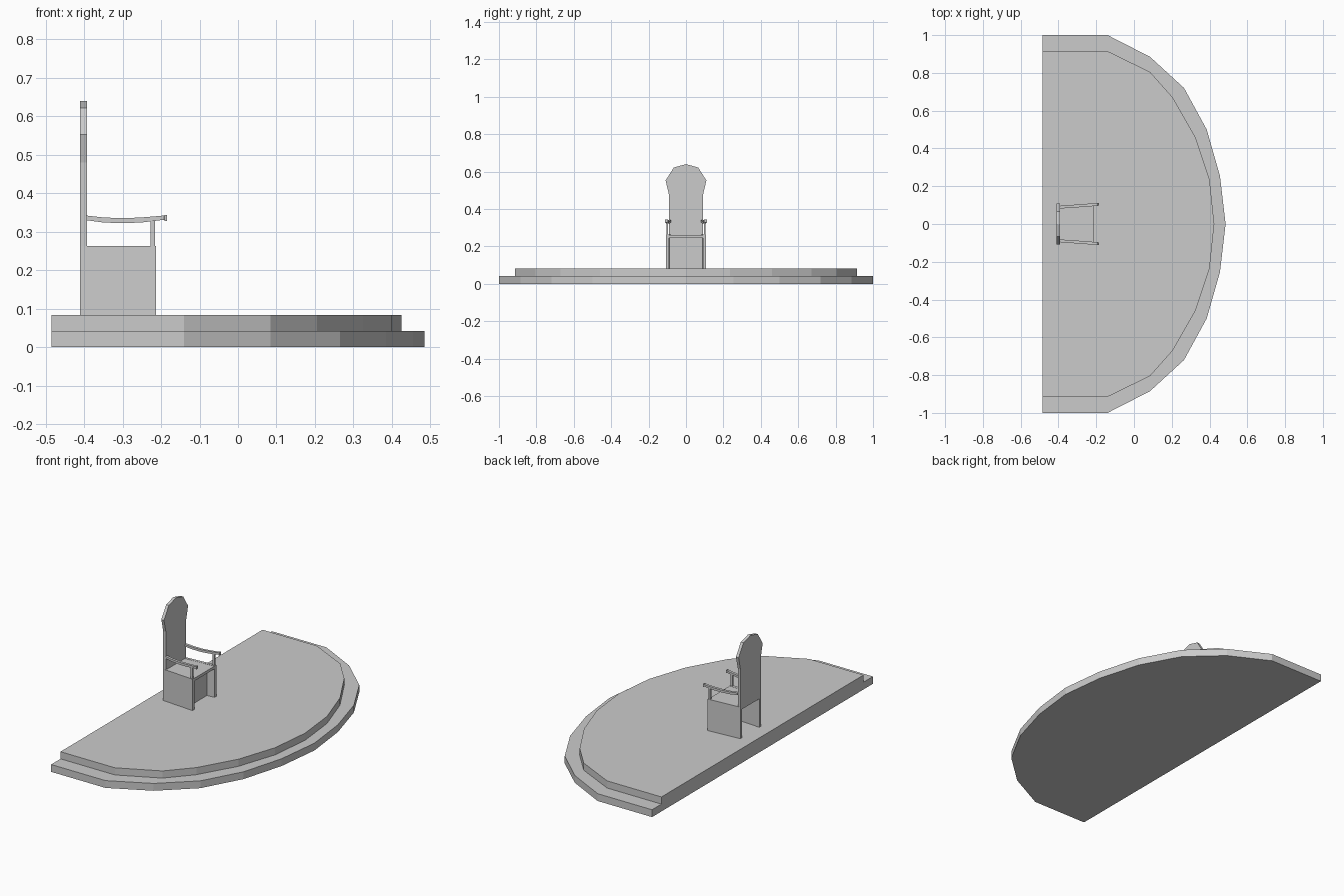
import bpy, bmesh

old = bpy.data.objects.get("Cube")
if old:
    bpy.data.objects.remove(old)

grey = bpy.data.materials.new("plain grey")
grey.use_nodes = True
GREY = (0.6, 0.6, 0.6, 1)
grey.diffuse_color = GREY
grey.node_tree.nodes["Principled BSDF"].inputs["Base Color"].default_value = GREY


def finish(name, bm):
    bmesh.ops.recalc_face_normals(bm, faces=bm.faces)
    mesh = bpy.data.meshes.new(name)
    bm.to_mesh(mesh)
    bm.free()
    mesh.materials.append(grey)
    obj = bpy.data.objects.new(name, mesh)
    bpy.context.collection.objects.link(obj)
    return obj


def loft(name, rings):
    """Skin matching closed rings and cap both ends."""
    bm = bmesh.new()
    loops = [[bm.verts.new(p) for p in ring] for ring in rings]
    n = len(loops[0])
    for a, b in zip(loops, loops[1:]):
        for i in range(n):
            j = (i + 1) % n
            bm.faces.new((a[i], a[j], b[j], b[i]))
    bm.faces.new(loops[0])
    bm.faces.new(loops[-1])
    return finish(name, bm)


def slab(name, outline, z0, z1):
    return loft(name, [[(x, y, z) for x, y in outline] for z in (z0, z1)])


def mirrored(half):
    """Complete an outline across y = 0; the last point may lie on the axis."""
    return half + [(x, -y) for x, y in reversed(half) if y]


# Two-step half-round platform
lower = [(-0.485, 1), (-0.14, 1), (0.085, 0.885), (0.265, 0.72),
         (0.385, 0.5), (0.455, 0.255), (0.485, 0)]
upper = [(-0.485, 0.915), (-0.14, 0.915), (0.085, 0.805), (0.205, 0.67),
         (0.325, 0.46), (0.4, 0.235), (0.425, 0)]
slab("lower_step", mirrored(lower), 0, 0.042)
slab("upper_step", mirrored(upper), 0.042, 0.083)

# Chair body, widening toward the front
BACK, FRONT, FLOOR, SEAT = -0.41, -0.213, 0.083, 0.263
slab("seat", mirrored([(BACK, 0.08), (FRONT, 0.092)]), 0.246, SEAT - 0.001)
slab("recessed_panel", mirrored([(-0.27, 0.088), (-0.258, 0.089)]), FLOOR, 0.246)

# Tall back with flared, rounded head
head = [(0.092, 0.25), (0.092, 0.48), (0.109, 0.553), (0.065, 0.622), (0, 0.64)]
profile = head + [(-y, z) for y, z in reversed(head) if y]
loft("chair_back", [[(x, y, z) for y, z in profile] for x in (BACK, -0.393)])

for side, s in (("left", 1), ("right", -1)):
    # Solid side panel
    slab(side + "_side_panel",
         [(BACK, s * 0.078), (BACK, s * 0.093), (FRONT, s * 0.108), (FRONT, s * 0.091)],
         FLOOR, SEAT)
    # Sagging armrest with a thicker tip: x, outer y, underside, top
    path = [(-0.395, 0.096, 0.33, 0.342), (-0.35, 0.1, 0.324, 0.337),
            (-0.3, 0.103, 0.322, 0.335), (-0.25, 0.107, 0.324, 0.337),
            (-0.192, 0.111, 0.331, 0.342), (-0.191, 0.112, 0.328, 0.344),
            (-0.185, 0.112, 0.328, 0.344)]
    loft(side + "_armrest", [
        [(x, s * (y - 0.015), lo), (x, s * y, lo), (x, s * y, hi), (x, s * (y - 0.015), hi)]
        for x, y, lo, hi in path])
    # Post carrying the armrest
    slab(side + "_arm_post",
         [(-0.227, s * 0.095), (-0.227, s * 0.105), (-0.216, s * 0.105), (-0.216, s * 0.095)],
         SEAT - 0.002, 0.331)
